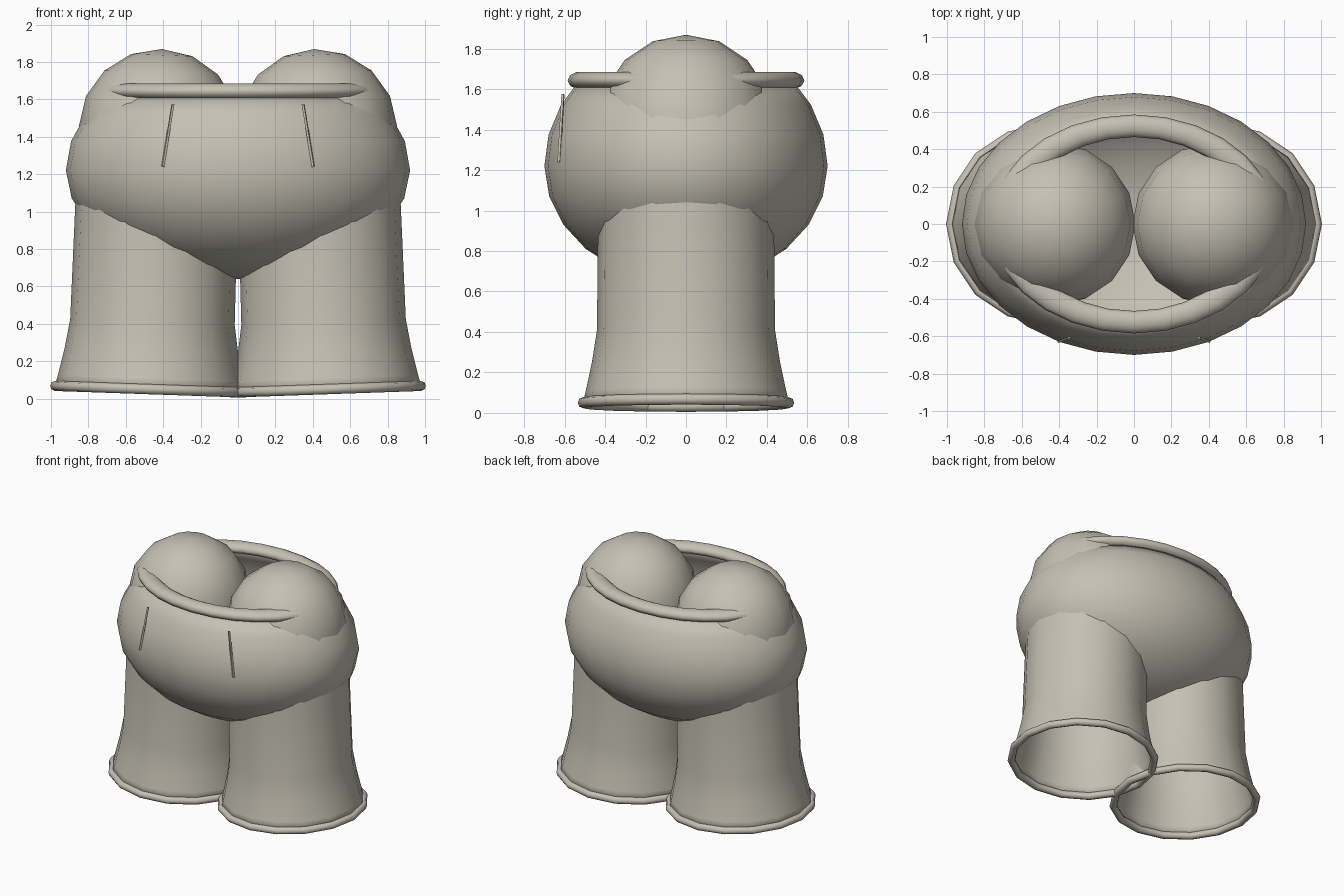
import bpy, bmesh, math
from mathutils import Vector

if "Cube" in bpy.data.objects:
    bpy.data.objects.remove(bpy.data.objects["Cube"])

fabric = bpy.data.materials.new("warm_grey_fabric")
fabric.diffuse_color = (0.56, 0.53, 0.45, 1)
fabric.use_nodes = True
fabric.node_tree.nodes["Principled BSDF"].inputs["Base Color"].default_value = fabric.diffuse_color


def finish(obj, name, thickness=0.0):
    obj.name = name
    obj.data.materials.append(fabric)
    bpy.ops.object.select_all(action='DESELECT')
    obj.select_set(True)
    bpy.context.view_layer.objects.active = obj
    if thickness:
        mod = obj.modifiers.new("cloth_thickness", 'SOLIDIFY')
        mod.thickness = thickness
        mod.offset = -1
    bpy.ops.object.shade_smooth_by_angle(angle=math.radians(50))
    return obj


def lathe(profile, segments):
    """Spin (radius, z) points, listed bottom to top, around z."""
    bm = bmesh.new()
    rings = []
    for r, z in profile:
        count = segments if r > 1e-4 else 1
        rings.append([bm.verts.new((r * math.cos(2 * math.pi * i / segments),
                                    r * math.sin(2 * math.pi * i / segments), z))
                      for i in range(count)])
    for a, b in zip(rings, rings[1:]):
        for i in range(segments):
            j = (i + 1) % segments
            corners = [a[i % len(a)], a[j % len(a)], b[j % len(b)], b[i % len(b)]]
            bm.faces.new(list(dict.fromkeys(corners)))
    bmesh.ops.recalc_face_normals(bm, faces=bm.faces)
    mesh = bpy.data.meshes.new("lathe")
    bm.to_mesh(mesh)
    bm.free()
    obj = bpy.data.objects.new("lathe", mesh)
    bpy.context.collection.objects.link(obj)
    return obj


# Hips: rounded bowl, open at the waist
profile = []
for i in range(7):
    a = math.radians(-90 + 15 * i)
    profile.append((math.cos(a) if i else 0.0, 1.22 + 0.58 * math.sin(a)))
for deg in (14, 28, 41):
    a = math.radians(deg)
    profile.append((math.cos(a), 1.22 + 0.643 * math.sin(a)))
hips = lathe(profile, 28)
for v in hips.data.vertices:
    v.co.x *= 0.92
    v.co.y *= 0.70
finish(hips, "hips", 0.015)

# Waistband: flattened oval ring
bpy.ops.mesh.primitive_torus_add(major_segments=28, minor_segments=10,
                                 major_radius=0.525, minor_radius=0.06,
                                 location=(0, 0, 1.643))
band = bpy.context.object
band.scale = (1.31, 1, 0.72)
finish(band, "waistband")

TILT = math.radians(2)
for side, label in ((-1, "left"), (1, "right")):
    base = Vector((side * 0.47, 0, 0.05))

    # Leg: flared open tube with a domed top
    leg_profile = [(0.51, 0.0), (0.495, 0.06), (0.465, 0.2), (0.44, 0.36), (0.435, 0.9)]
    for k in range(5):
        a = math.radians(22.5 * k)
        leg_profile.append((0.43 * math.cos(a) if k < 4 else 0.0,
                            1.39 + 0.43 * math.sin(a)))
    leg = lathe(leg_profile, 16)
    leg.location = base
    leg.rotation_euler.y = -side * TILT
    finish(leg, label + "_leg", 0.015)

    # Hem ring at the leg opening
    bpy.ops.mesh.primitive_torus_add(major_segments=16, minor_segments=8,
                                     major_radius=0.508, minor_radius=0.027,
                                     location=base, rotation=(0, -side * TILT, 0))
    finish(bpy.context.object, label + "_hem")

    # Pocket seam: thin slanted strip on the front
    top = Vector((side * 0.348, -0.608, 1.575))
    low = Vector((side * 0.402, -0.628, 1.24))
    bpy.ops.mesh.primitive_cube_add(size=1, location=(top + low) / 2)
    seam = bpy.context.object
    seam.scale = (0.012, 0.012, (top - low).length)
    seam.rotation_euler = (top - low).to_track_quat('Z', 'Y').to_euler()
    finish(seam, label + "_pocket_seam")
